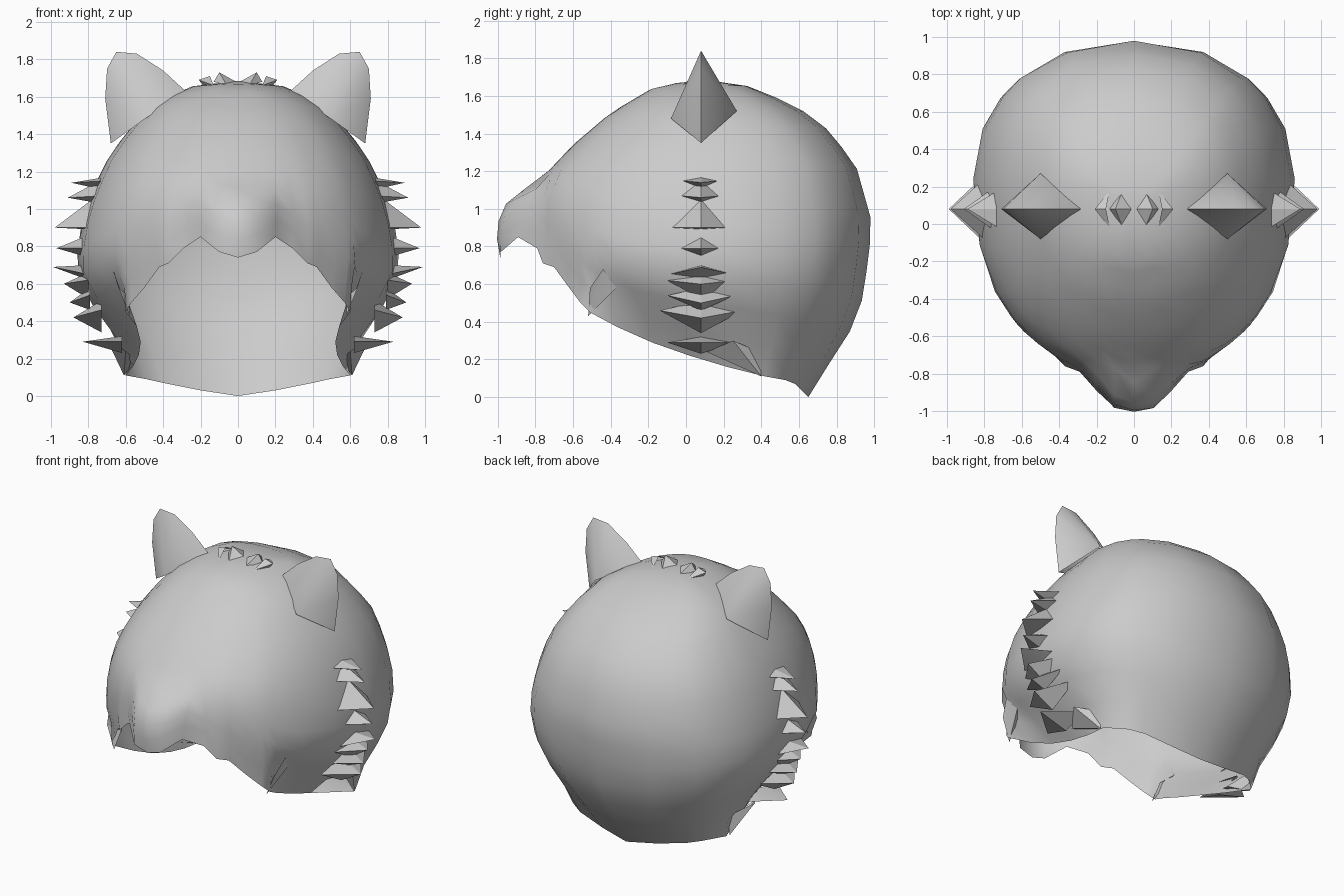
import bpy, math
from mathutils import Vector

if "Cube" in bpy.data.objects:
    bpy.data.objects.remove(bpy.data.objects["Cube"])

grey = bpy.data.materials.new("plain_grey")
grey.use_nodes = True
grey.diffuse_color = (0.6, 0.6, 0.6, 1)
grey.node_tree.nodes["Principled BSDF"].inputs["Base Color"].default_value = (0.6, 0.6, 0.6, 1)


def build(name, verts, faces, angle):
    mesh = bpy.data.meshes.new(name)
    mesh.from_pydata(verts, [], faces)
    mesh.materials.append(grey)
    obj = bpy.data.objects.new(name, mesh)
    bpy.context.collection.objects.link(obj)
    bpy.ops.object.select_all(action="DESELECT")
    obj.select_set(True)
    bpy.context.view_layer.objects.active = obj
    bpy.ops.object.mode_set(mode="EDIT")
    bpy.ops.mesh.select_all(action="SELECT")
    bpy.ops.mesh.normals_make_consistent(inside=False)
    bpy.ops.object.mode_set(mode="OBJECT")
    bpy.ops.object.shade_smooth_by_angle(angle=math.radians(angle))
    return obj


def sample(table, z):
    """Read a (height, value) profile."""
    for (z0, v0), (z1, v1) in zip(table, table[1:]):
        if z >= z1:
            return v0 + (v1 - v0) * (z0 - z) / (z0 - z1)
    return table[-1][1]


# Head profiles, from the crown down
FRONT = [(1.69, 0.05), (1.64, -.18), (1.51, -.4), (1.34, -.6), (1.16, -.77),
         (1, -.82), (.7, -.81), (.5, -.7), (.3, -.5), (0, -.3)]
BACK = [(1.69, .2), (1.63, .4), (1.48, .7), (1.24, .9), (.92, .99),
        (.19, .9), (.09, .7), (0, .65)]
WIDTH = [(1.69, .12), (1.64, .3), (1.55, .46), (1.45, .56), (1.3, .68),
         (1.1, .78), (.9, .84), (.7, .87), (.5, .83), (.3, .75), (.19, .68), (0, .4)]
# Lower rim, nose to nape
RIM = [(0, -.85, .74), (.1, -.85, .77), (.2, -.82, .85), (.29, -.79, .79),
       (.37, -.76, .71), (.42, -.7, .69), (.5, -.62, .58), (.57, -.56, .5),
       (.6, -.51, .45), (.54, -.36, .37), (.52, -.18, .29), (.53, .02, .22),
       (.56, .22, .16), (.6, .42, .11), (.49, .53, .09), (.4, .58, .07),
       (.2, .62, .03), (0, .65, 0)]
CENTRE, CROWN, ROWS = 0.2, 1.685, 14


def column(rim):
    rx, ry, rz = rim
    phi = math.atan2(rx / .87, (CENTRE - ry) / (1.02 if ry < CENTRE else .8))
    points = []
    for k in range(1, ROWS + 1):
        t = k / ROWS
        z = CROWN - (CROWN - rz) * t ** 1.5
        depth = sample(FRONT if math.cos(phi) > 0 else BACK, z) - CENTRE
        x = sample(WIDTH, z) * abs(math.sin(phi)) ** .91
        y = CENTRE + depth * abs(math.cos(phi)) ** .91
        # Lean the last rows in to the rim
        blend = max(0, (t - .75) / .25) ** 2
        x, y = x + (rx - x) * blend, y + (ry - y) * blend
        # Nose bulge
        if y < -.5:
            reach = max(0, 1 - (x / .22) ** 2) * max(0, 1 - ((z - .89) / .24) ** 2)
            y -= .175 * math.sqrt(reach)
        points.append((x, y, z))
    return points


half = [column(r) for r in RIM]
columns = half + [[(-x, y, z) for x, y, z in c] for c in half[-2:0:-1]]
verts = [(0, .1, CROWN)] + [p for c in columns for p in c]
faces = []
for i in range(len(columns)):
    a, b = 1 + i * ROWS, 1 + (i + 1) % len(columns) * ROWS
    faces.append((0, a, b))
    faces += [(a + k, a + k + 1, b + k + 1, b + k) for k in range(ROWS - 1)]
build("head_shell", verts, faces, 70)

# Ears: a thin curved outline bulging to a root in front and behind
EAR = [(.28, 1.63), (.4, 1.74), (.54, 1.83), (.65, 1.84), (.7, 1.75), (.71, 1.59), (.68, 1.35)]
for side, label in ((1, "left"), (-1, "right")):
    verts = [(side * x, .08, z) for x, z in EAR]
    verts += [(side * .5, -.08, 1.48), (side * .5, .27, 1.52)]
    n = len(EAR)
    faces = [(i, i + 1, r) for r in (n, n + 1) for i in range(n - 1)]
    build(label + "_ear", verts, faces, 50)


def tuft(name, tip, root, top, bottom, spread):
    """Fur spike: a diamond root drawn out to one tip."""
    tip, root = Vector(tip), Vector(root)
    verts = [tip, root + Vector(top), root + Vector((0, spread, 0)),
             root + Vector(bottom), root - Vector((0, spread, 0))]
    build(name, verts, [(0, 1, 2), (0, 2, 3), (0, 3, 4), (0, 4, 1)], 20)


# Cheek fur: tip x, tip z, root x, root z, rise, drop, half spread
CHEEK = [(.89, 1.14, .71, 1.15, .02, .05, .11), (.91, 1.06, .74, 1.07, .08, .04, .12),
         (.98, .9, .78, .9, .15, .01, .18), (.97, .79, .8, .79, .07, .05, .13),
         (.99, .69, .8, .65, .05, .03, .18), (.93, .6, .8, .62, .04, .1, .18),
         (.9, .5, .79, .54, .04, .08, .18), (.88, .42, .73, .46, .05, .12, .22),
         (.83, .29, .62, .29, .03, .06, .18)]
for side, label in ((1, "left"), (-1, "right")):
    for i, (tx, tz, rx, rz, up, down, spread) in enumerate(CHEEK):
        tuft(f"{label}_cheek_tuft_{i + 1}", (side * tx, .08, tz), (side * rx, .08, rz),
             (0, 0, up), (0, 0, -down), spread)
    # Hanging fur at the jaw and neck
    tuft(label + "_jaw_tuft", (side * .58, -.52, .43), (side * .64, -.44, .58),
         (side * .03, 0, .1), (-side * .06, 0, -.05), .07)
    tuft(label + "_neck_tuft", (side * .61, .4, .11), (side * .6, .25, .24),
         (side * .1, 0, .06), (-side * .05, 0, -.05), .14)
    tuft(label + "_crown_tuft", (side * .21, .08, 1.69), (side * .13, .08, 1.66),
         (side * .02, 0, .05), (side * .04, 0, -.02), .1)
    tuft(label + "_inner_crown_tuft", (side * .1, .08, 1.73), (side * .06, .08, 1.66),
         (-side * .05, 0, .02), (side * .07, 0, .02), .1)
